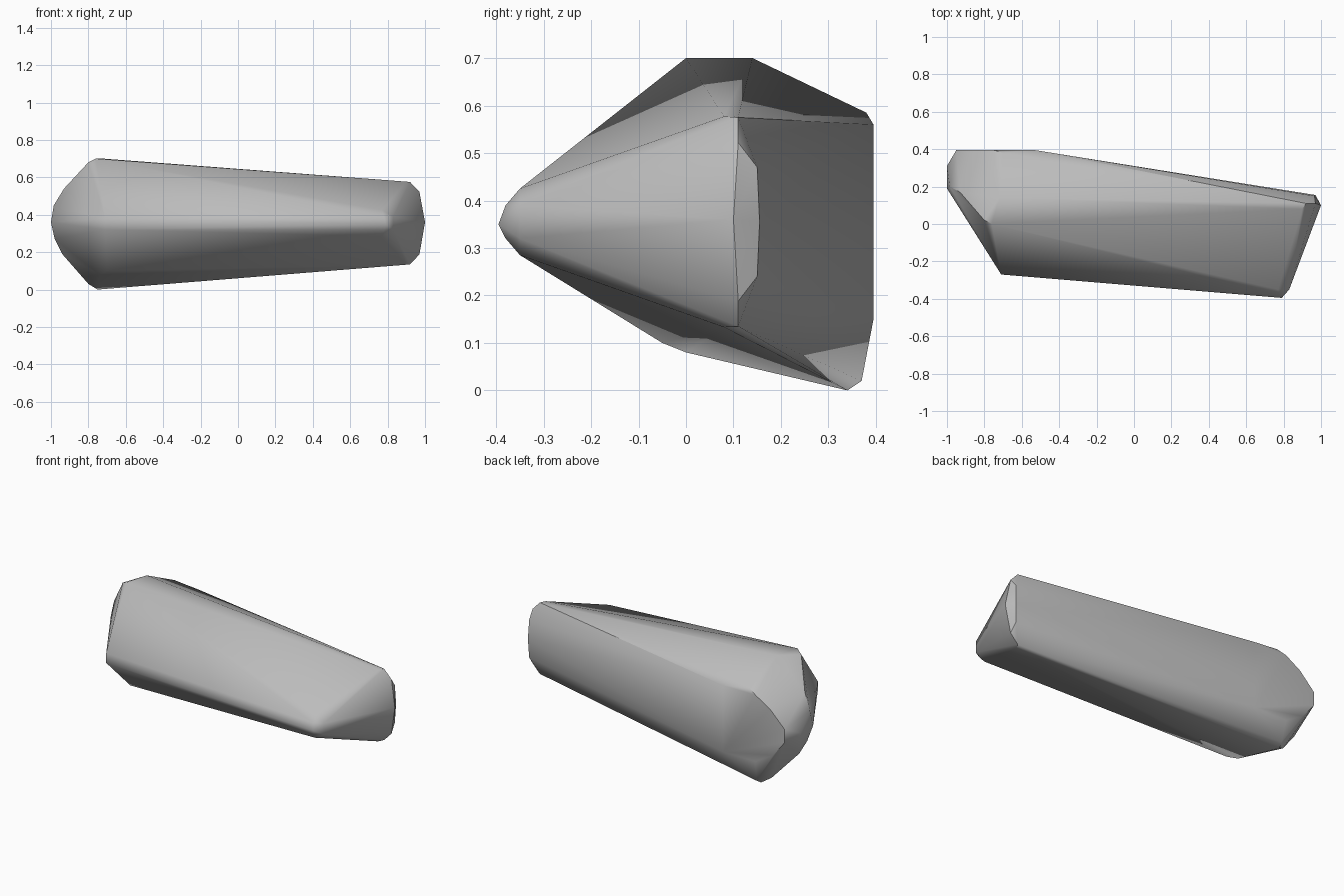
import bpy, bmesh, math

cube = bpy.data.objects.get("Cube")
if cube:
    bpy.data.objects.remove(cube, do_unlink=True)

MID = 0.355  # height of the long axis


def mirrored(points):
    """Add the copy of each point below the long axis."""
    return points + [(x, y, 2 * MID - z) for x, y, z in points]


# Narrow end: wedge tip at the front, blunt edge at the back
narrow_end = [(0.79, -0.395, 0.35), (1.0, 0.1, 0.36), (0.97, 0.155, MID)] + mirrored([
    (0.78, -0.38, 0.39), (0.77, -0.35, 0.425), (0.83, -0.35, 0.39),
    (0.9, 0.08, 0.577), (0.92, 0.11, 0.575), (0.97, 0.11, 0.522),
    (0.965, 0.15, 0.47)])

# Broad end: front ridge, crown, base and rounded rim
front_ridge = [(-0.71, -0.27, 0.38), (-0.71, -0.27, 0.32)]
crown = [(-0.76, 0, 0.7), (-0.8, 0.02, 0.68), (-0.72, 0.14, 0.7),
         (-0.7, 0.38, 0.585)]
base = [(-0.7, -0.05, 0.1), (-0.74, 0, 0.08), (-0.75, 0.34, 0.0),
        (-0.8, 0.31, 0.03), (-0.74, 0.37, 0.02)]
rim = [(-1, 0.19, 0.36), (-1, 0.31, 0.36), (-0.985, 0.2, 0.45),
       (-0.93, 0.17, 0.54), (-0.98, 0.22, 0.27), (-0.94, 0.24, 0.19)]
back = [(-0.95, 0.395, 0.4), (-0.95, 0.395, 0.32), (-0.87, 0.395, 0.22),
        (-0.75, 0.395, 0.15), (-0.53, 0.395, 0.15), (-0.85, 0.395, 0.5),
        (-0.75, 0.395, 0.56), (-0.53, 0.395, 0.56)]

# Wrap the corners in one tight faceted skin
bm = bmesh.new()
for p in narrow_end + front_ridge + crown + base + rim + back:
    bm.verts.new(p)
hull = bmesh.ops.convex_hull(bm, input=bm.verts)
loose = [v for v in bm.verts if not v.link_faces]
bmesh.ops.delete(bm, geom=loose, context="VERTS")
bmesh.ops.recalc_face_normals(bm, faces=bm.faces)
mesh = bpy.data.meshes.new("stone_body")
bm.to_mesh(mesh)
bm.free()

# Plain grey stone
grey = bpy.data.materials.new("stone_grey")
grey.use_nodes = True
colour = (0.5, 0.5, 0.5, 1)
grey.diffuse_color = colour
for node in grey.node_tree.nodes:
    if node.type == "BSDF_PRINCIPLED":
        node.inputs["Base Color"].default_value = colour
mesh.materials.append(grey)

stone = bpy.data.objects.new("stone_body", mesh)
bpy.context.collection.objects.link(stone)
bpy.context.view_layer.objects.active = stone
stone.select_set(True)
bpy.ops.object.shade_smooth_by_angle(angle=math.radians(35))
